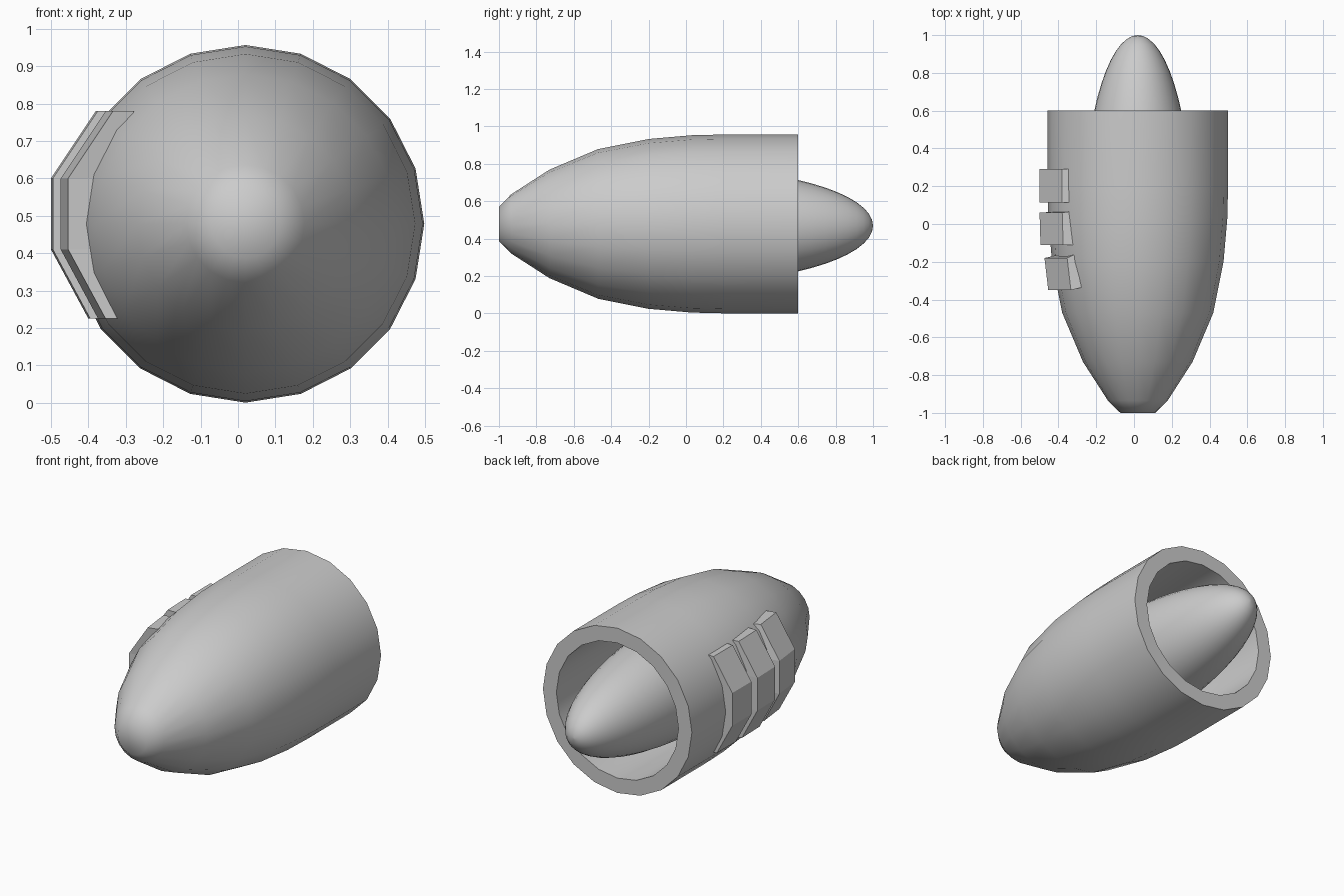
import bpy, bmesh, math

if "Cube" in bpy.data.objects:
    bpy.data.objects.remove(bpy.data.objects["Cube"])


def finish(name, bm, smooth=True):
    bmesh.ops.recalc_face_normals(bm, faces=bm.faces)
    mesh = bpy.data.meshes.new(name)
    bm.to_mesh(mesh)
    bm.free()
    ob = bpy.data.objects.new(name, mesh)
    bpy.context.collection.objects.link(ob)
    if smooth:
        bpy.ops.object.select_all(action='DESELECT')
        ob.select_set(True)
        bpy.context.view_layer.objects.active = ob
        bpy.ops.object.shade_smooth_by_angle(angle=math.radians(50))
    return ob


def revolve(name, profile, sides, cx, cz, sx=1.0, sz=1.0):
    """Spin a (y, radius) profile about the y direction and cap both ends."""
    bm = bmesh.new()
    rings = []
    for y, r in profile:
        angles = [2 * math.pi * i / sides for i in range(sides)]
        rings.append([bm.verts.new((cx + r * sx * math.cos(a), y, cz + r * sz * math.sin(a)))
                      for a in angles])
    for a, b in zip(rings, rings[1:]):
        for i in range(sides):
            j = (i + 1) % sides
            bm.faces.new((a[i], a[j], b[j], b[i]))
    bm.faces.new(rings[0])
    bm.faces.new(rings[-1])
    return finish(name, bm)


# Outer shell, rear rim and hollow inside, in one profile
shell = [(-1, 0.092), (-0.935, 0.158), (-0.73, 0.29), (-0.47, 0.40), (-0.2, 0.454),
         (0.03, 0.474), (0.2, 0.478), (0.6, 0.478),
         (0.6, 0.392), (0.2, 0.392), (-0.2, 0.37), (-0.47, 0.32), (-0.6, 0.26)]
revolve("engine_shell", shell, 20, 0.02, 0.4785)

# Rounded exhaust cone inside the rear opening
cone = [(math.cos(t), max(math.sin(t), 0.003))
        for t in (math.radians(6 * i) for i in range(21))]
revolve("exhaust_cone", cone, 32, 0.02, 0.469, 0.288, 0.305)

# Three bent vent strips on the left side
OUTER = [(-0.38, 0.78), (-0.5, 0.6), (-0.5, 0.41), (-0.4, 0.225)]


def section(bm, y, shift, end_depth, mid_depth, lean):
    depths = [end_depth, mid_depth, mid_depth, end_depth]
    out = [bm.verts.new((x + shift, y, z)) for x, z in OUTER]
    inn = [bm.verts.new((x + shift + d, y + lean, z)) for (x, z), d in zip(OUTER, depths)]
    return out, inn


def vent(name, back, front):
    bm = bmesh.new()
    ob, ib = section(bm, *back)
    of, inf = section(bm, *front)
    for i in range(3):
        bm.faces.new((ob[i], ob[i + 1], of[i + 1], of[i]))
        bm.faces.new((ib[i], ib[i + 1], inf[i + 1], inf[i]))
        bm.faces.new((ob[i], ob[i + 1], ib[i + 1], ib[i]))
        bm.faces.new((of[i], of[i + 1], inf[i + 1], inf[i]))
    for i in (0, 3):
        bm.faces.new((ob[i], of[i], inf[i], ib[i]))
    finish(name, bm, smooth=False)


# Each end: y, shift inward, depth at tips, depth in middle, lean
vent("vent_rear", (0.29, 0, 0.035, 0.075, 0), (0.115, 0, 0.035, 0.075, 0))
vent("vent_middle", (0.06, 0, 0.035, 0.075, 0.005), (-0.11, 0.005, 0.052, 0.09, 0))
vent("vent_front", (-0.18, 0.026, 0.038, 0.08, 0.018), (-0.35, 0.046, 0.056, 0.1, 0.014))
